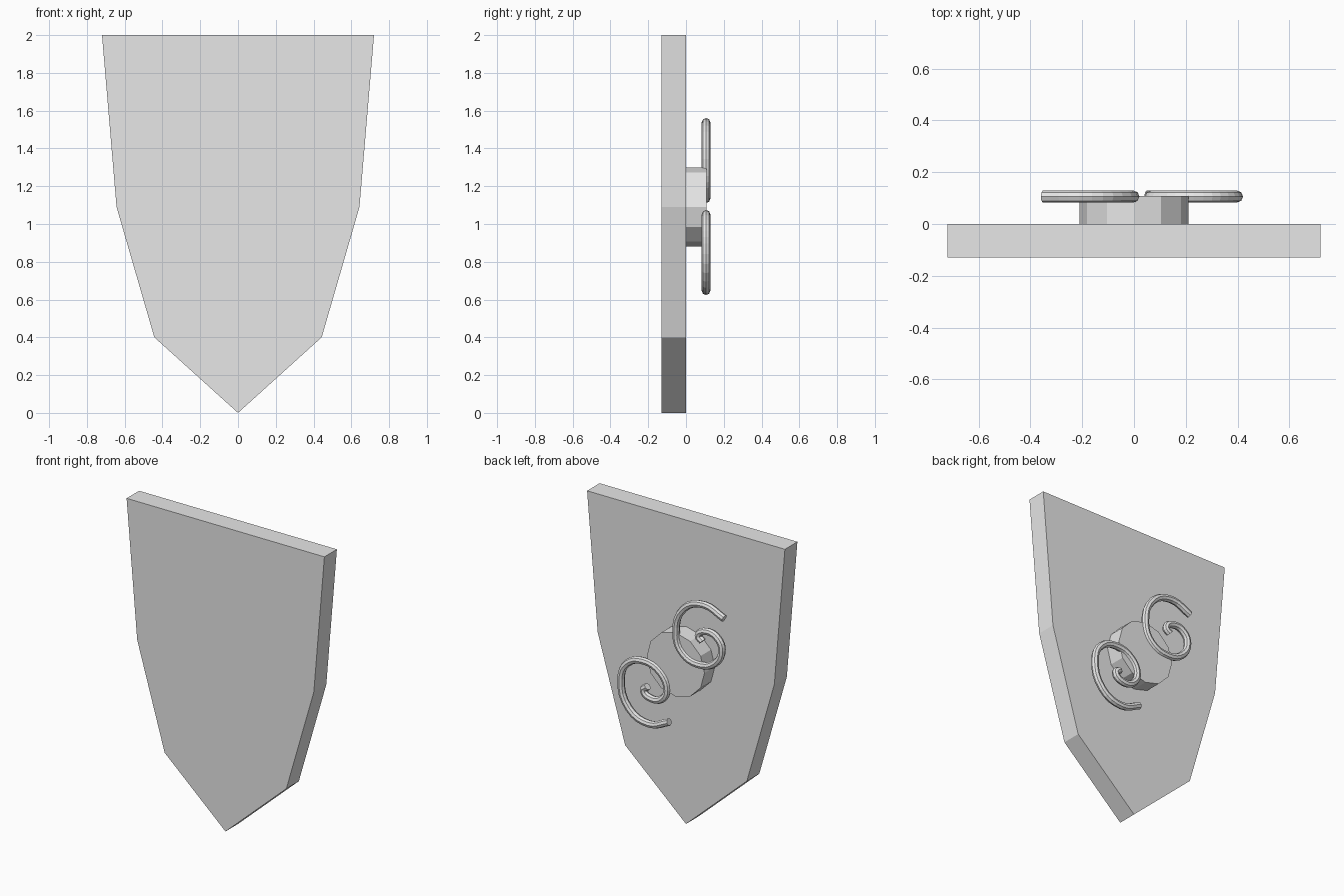
import bpy, bmesh
from math import pi
from mathutils import Matrix, Vector

if "Cube" in bpy.data.objects:
    bpy.data.objects.remove(bpy.data.objects["Cube"], do_unlink=True)

grey = bpy.data.materials.new("light_grey")
grey.use_nodes = True
grey.diffuse_color = (0.8, 0.8, 0.8, 1)
grey.node_tree.nodes["Principled BSDF"].inputs["Base Color"].default_value = (0.8, 0.8, 0.8, 1)


def add_mesh(name, bm):
    bmesh.ops.recalc_face_normals(bm, faces=bm.faces)
    mesh = bpy.data.meshes.new(name)
    bm.to_mesh(mesh)
    bm.free()
    mesh.materials.append(grey)
    obj = bpy.data.objects.new(name, mesh)
    bpy.context.collection.objects.link(obj)
    return obj


# Shield board: mirrored outline, extruded towards the front
half = [(0.72, 2.0), (0.643, 1.09), (0.443, 0.40)]
outline = half + [(0, 0)] + [(-x, z) for x, z in reversed(half)]
bm = bmesh.new()
face = bm.faces.new([bm.verts.new((x, 0, z)) for x, z in outline])
front = bmesh.ops.extrude_face_region(bm, geom=[face], use_keep_orig=True)
bmesh.ops.translate(bm, vec=(0, -0.13, 0),
                    verts=[v for v in front["geom"] if isinstance(v, bmesh.types.BMVert)])
add_mesh("shield_board", bm)

# Twelve-sided boss on the back
bm = bmesh.new()
bmesh.ops.create_cone(bm, cap_ends=True, segments=12, radius1=0.21, radius2=0.21, depth=0.108,
                      matrix=Matrix.Translation((0, 0.054, 1.09)) @ Matrix.Rotation(pi / 2, 4, 'X'))
add_mesh("back_boss", bm)

# Two spiral grips: same path, the lower one flipped and shifted
path = [(-0.352, 1.487), (-0.21, 1.538), (-0.06, 1.475), (-0.002, 1.29), (-0.05, 1.178),
        (-0.17, 1.134), (-0.289, 1.177), (-0.336, 1.275), (-0.306, 1.343),
        (-0.23, 1.368), (-0.165, 1.325), (-0.195, 1.295)]


def add_spiral(name, points):
    curve = bpy.data.curves.new(name, 'CURVE')
    curve.dimensions = '3D'
    curve.resolution_u = 4
    curve.bevel_depth = 0.023
    curve.bevel_resolution = 2
    curve.use_fill_caps = True
    spline = curve.splines.new('BEZIER')
    spline.bezier_points.add(len(points) - 1)
    for p, (x, z) in zip(spline.bezier_points, points):
        p.co = Vector((x, 0.106, z))
        p.handle_left_type = p.handle_right_type = 'AUTO'
    curve.materials.append(grey)
    obj = bpy.data.objects.new(name, curve)
    bpy.context.collection.objects.link(obj)
    bpy.ops.object.select_all(action='DESELECT')
    obj.select_set(True)
    bpy.context.view_layer.objects.active = obj
    bpy.ops.object.convert(target='MESH')
    bpy.ops.object.shade_flat()


add_spiral("upper_spiral_grip", path)
add_spiral("lower_spiral_grip", [(x + 0.4, 2.185 - z) for x, z in path])
